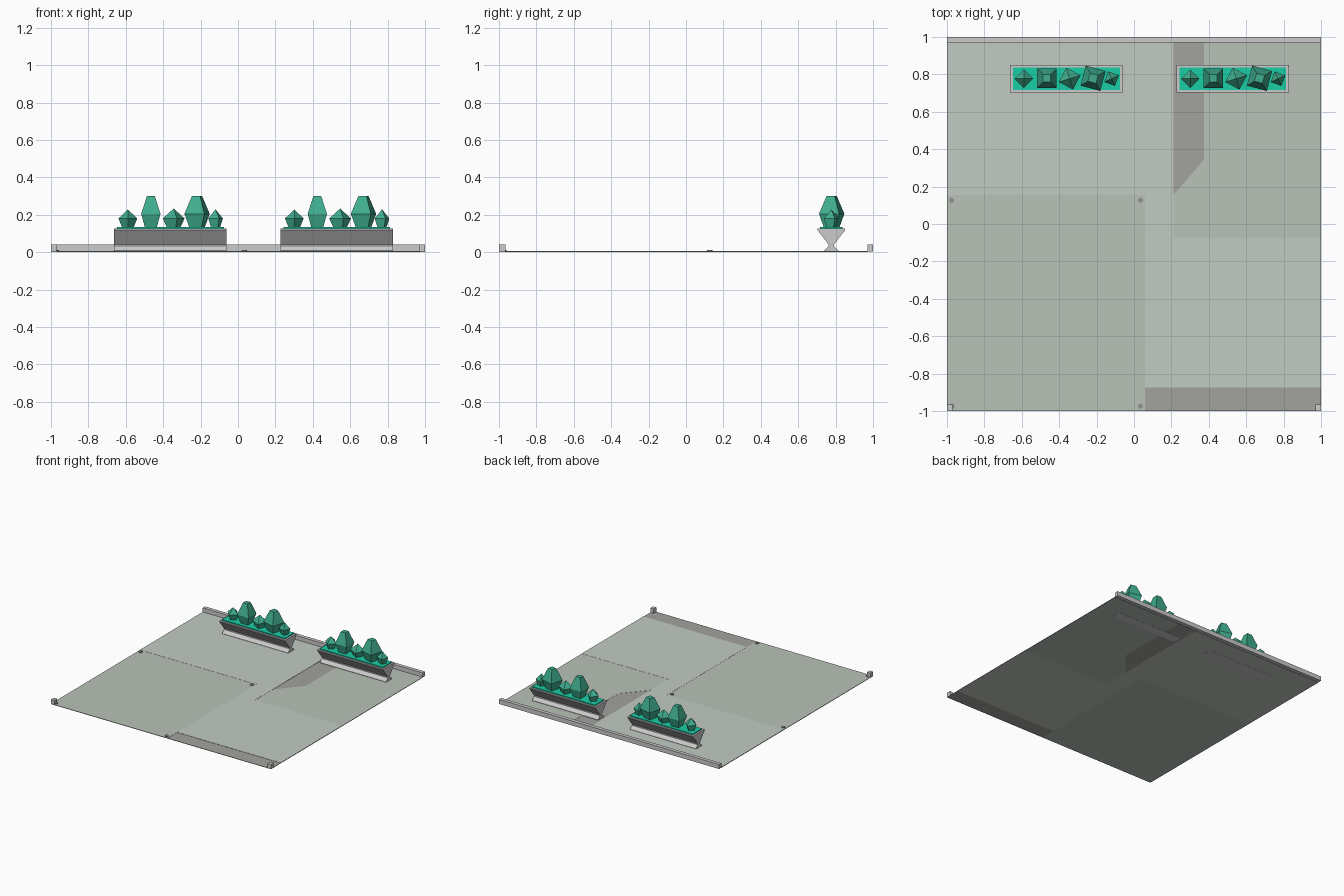
import bpy, bmesh, math
from mathutils import Matrix

if "Cube" in bpy.data.objects:
    bpy.data.objects.remove(bpy.data.objects["Cube"])


def material(name, rgb):
    m = bpy.data.materials.new(name)
    m.diffuse_color = (*rgb, 1)
    m.use_nodes = True
    m.node_tree.nodes["Principled BSDF"].inputs["Base Color"].default_value = m.diffuse_color
    return m


PAVING = material("paving", (0.48, 0.54, 0.48))
PALE = material("pale_paving", (0.54, 0.60, 0.54))
ROAD = material("dark_strip", (0.36, 0.36, 0.34))
SOIL = material("soil_green", (0.01, 0.62, 0.38))
LEAF = material("leaf_green", (0.05, 0.42, 0.27))
STUD = material("stud_grey", (0.3, 0.3, 0.3))


def finish(name, bm, mat=None):
    bmesh.ops.recalc_face_normals(bm, faces=bm.faces[:])
    me = bpy.data.meshes.new(name)
    bm.to_mesh(me)
    bm.free()
    if mat:
        me.materials.append(mat)
    ob = bpy.data.objects.new(name, me)
    bpy.context.collection.objects.link(ob)
    return ob


def prism(name, points, offset, mat=None):
    """Extrude a closed outline of 3D points along an offset vector."""
    bm = bmesh.new()
    face = bm.faces.new([bm.verts.new(p) for p in points])
    ext = bmesh.ops.extrude_face_region(bm, geom=[face])["geom"]
    bmesh.ops.translate(bm, vec=offset,
                        verts=[v for v in ext if isinstance(v, bmesh.types.BMVert)])
    return finish(name, bm, mat)


def slab(name, outline, z0, z1, mat=None):
    return prism(name, [(x, y, z0) for x, y in outline], (0, 0, z1 - z0), mat)


def rect(x0, x1, y0, y1):
    return [(x0, y0), (x1, y0), (x1, y1), (x0, y1)]


def gem(name, x, y, turn, rings, mat):
    """Four-sided faceted bush: rings are (z, corner radius); radius 0 is a tip."""
    bm = bmesh.new()
    loops = []
    for z, r in rings:
        n = 4 if r else 1
        loops.append([bm.verts.new((r * math.cos(k * math.pi / 2),
                                    r * math.sin(k * math.pi / 2), z)) for k in range(n)])
    for a, b in zip(loops, loops[1:]):
        for k in range(4):
            j = (k + 1) % 4
            bm.faces.new([a[k], a[j], b[j], b[k]] if len(b) == 4 else [a[k], a[j], b[0]])
    bm.faces.new(loops[0][::-1])
    if len(loops[-1]) == 4:
        bm.faces.new(loops[-1])
    bmesh.ops.transform(bm, verts=bm.verts[:], matrix=Matrix.Translation((x, y, 0))
                        @ Matrix.Rotation(math.radians(turn), 4, 'Z'))
    return finish(name, bm, mat)


# Ground panels
slab("paving_front_left", rect(-1, 0.06, -1, 0.155), 0.001, 0.005, PAVING)
slab("paving_back_left", rect(-1, 0.21, 0.155, 0.97), 0.001, 0.006, PALE)
slab("paving_centre", rect(0.06, 0.21, -0.075, 0.155), 0.001, 0.006, PALE)
slab("paving_front_right", rect(0.06, 1, -0.875, -0.075), 0.001, 0.006, PALE)
slab("paving_back_right", [(0.21, -0.075), (1, -0.075), (1, 0.97), (0.375, 0.97),
                           (0.375, 0.345), (0.21, 0.155)], 0.001, 0.005, PAVING)
slab("back_path", [(0.21, 0.155), (0.375, 0.345), (0.375, 0.97), (0.21, 0.97)],
     0.001, 0.004, ROAD)
slab("front_path", rect(0.06, 1, -1, -0.875), 0.001, 0.004, ROAD)

# Back kerb and front corner posts
slab("back_kerb", rect(-1, 1, 0.97, 1), 0.003, 0.04)
for side in (-1, 1):
    slab("corner_post", rect(side * 0.985 - 0.015, side * 0.985 + 0.015, -1, -0.965), 0.003, 0.04)

# Round floor studs
for x, y in [(-0.975, 0.127), (0.035, 0.127), (-0.972, -0.974), (0.035, -0.974)]:
    slab("floor_stud", [(x + 0.014 * math.cos(k * math.pi / 6),
                         y + 0.014 * math.sin(k * math.pi / 6)) for k in range(12)],
         0.002, 0.011, STUD)

# Planters with soil and faceted bushes
YC = 0.777
HALF = [(0.034, 0), (0.034, 0.010), (0.017, 0.028), (0.016, 0.040), (0.074, 0.112), (0.074, 0.125)]
HALF = [(0.038, 0), (0.038, 0.008), (0.015, 0.032), (0.015, 0.042), (0.074, 0.118), (0.074, 0.126)]
for cx in (-0.362, 0.528):
    profile = HALF + [(-w, z) for w, z in reversed(HALF)]
    prism("planter", [(cx - 0.3, YC + w, z) for w, z in profile], (0.6, 0, 0))
    slab("planter_soil", rect(cx - 0.286, cx + 0.286, YC - 0.06, YC + 0.06), 0.12, 0.134, SOIL)
    for dx, turn, r, top in [(-0.227, 0, 0.05, 0.228), (0.018, 17, 0.061, 0.233),
                             (0.242, 25, 0.043, 0.229)]:
        gem("small_bush", cx + dx, YC, turn,
            [(0.130, r * 0.6), (0.18, r), (top, 0)], LEAF)
    for dx, turn, r in [(-0.104, 45, 0.073), (0.143, 30, 0.078)]:
        gem("tall_bush", cx + dx, YC + 0.002, turn,
            [(0.130, r * 0.6), (0.205, r), (0.285, r * 0.5), (0.30, r * 0.4)], LEAF)
